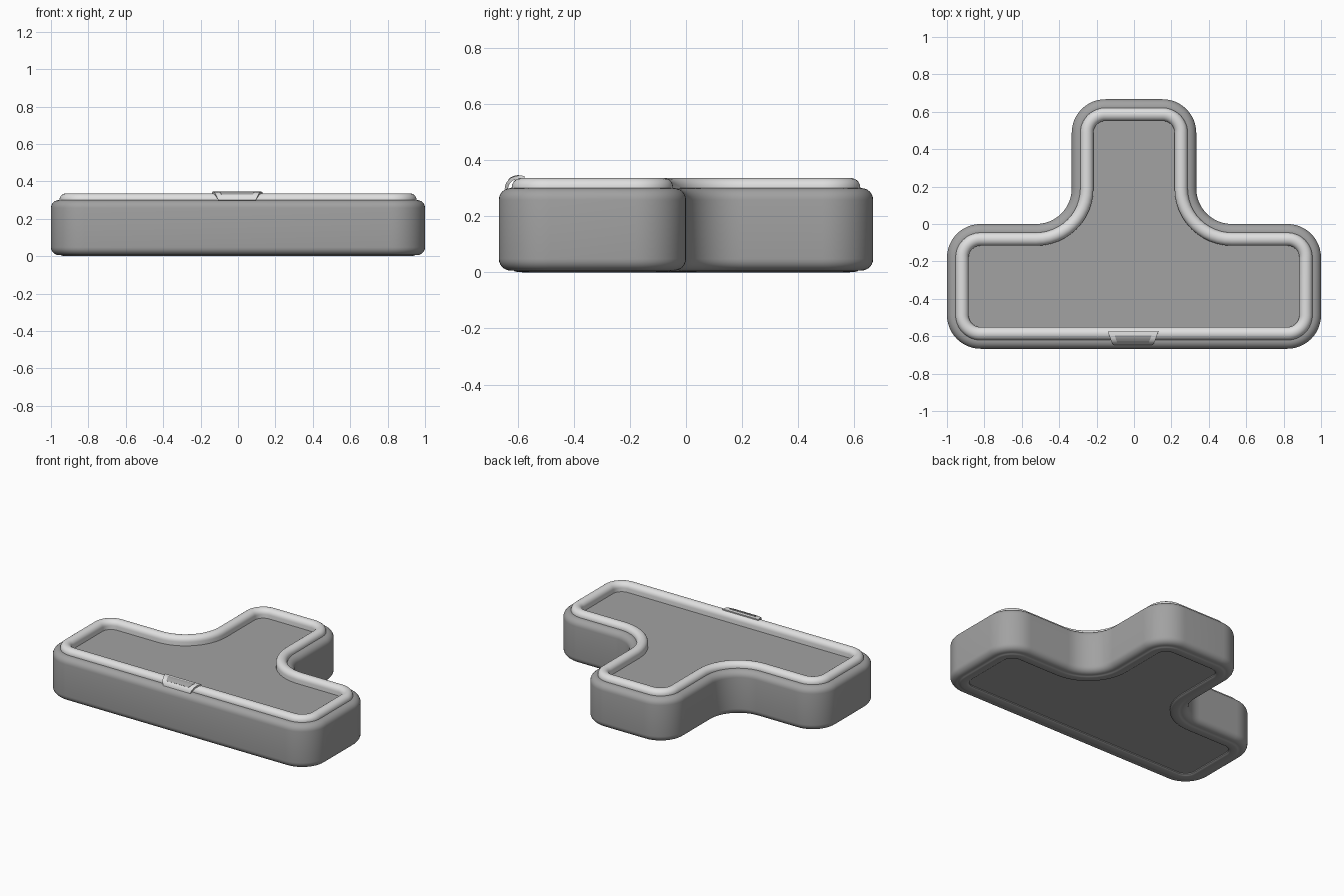
import bpy, bmesh, math

if "Cube" in bpy.data.objects:
    bpy.data.objects.remove(bpy.data.objects["Cube"])

def material(name, v):
    m = bpy.data.materials.new(name)
    m.diffuse_color = (v, v, v, 1)
    m.use_nodes = True
    m.node_tree.nodes["Principled BSDF"].inputs["Base Color"].default_value = m.diffuse_color
    return m

grey = material("mid grey", 0.36)
light = material("light grey", 0.74)

def finish(name, bm, mat, angle=40):
    bmesh.ops.recalc_face_normals(bm, faces=bm.faces)
    me = bpy.data.meshes.new(name)
    bm.to_mesh(me)
    bm.free()
    me.materials.append(mat)
    ob = bpy.data.objects.new(name, me)
    bpy.context.collection.objects.link(ob)
    bpy.ops.object.select_all(action='DESELECT')
    ob.select_set(True)
    bpy.context.view_layer.objects.active = ob
    bpy.ops.object.shade_smooth_by_angle(angle=math.radians(angle))
    return ob

# Right half of the T outline: arc centre, radius, start/end angle, inset sign
ARCS = [(0.82, -0.487, 0.18, -90, 0, -1),
        (0.82, -0.18, 0.18, 0, 90, -1),
        (0.523, 0.19, 0.19, 270, 180, 1),
        (0.153, 0.487, 0.18, 0, 90, -1)]

def outline(inset, seg=12):
    half = []
    for cx, cy, r, a0, a1, s in ARCS:
        rad = r + s * inset
        for i in range(seg + 1):
            a = math.radians(a0 + (a1 - a0) * i / seg)
            half.append((cx + rad * math.cos(a), cy + rad * math.sin(a)))
    return half + [(-x, y) for x, y in reversed(half)]

def loft(name, profile, mat, closed=False):
    """Sweep an (inset, z) profile round the T outline."""
    bm = bmesh.new()
    loops = [[bm.verts.new((x, y, z)) for x, y in outline(d)] for d, z in profile]
    pairs = list(zip(loops, loops[1:]))
    if closed:
        pairs.append((loops[-1], loops[0]))
    for a, b in pairs:
        n = len(a)
        for i in range(n):
            j = (i + 1) % n
            bm.faces.new((a[i], a[j], b[j], b[i]))
    if not closed:
        bm.faces.new(loops[0])
        bm.faces.new(loops[-1])
    return finish(name, bm, mat)

def arc(cx, cz, rx, rz, a0, a1, n=6):
    return [(cx + rx * math.cos(math.radians(a0 + (a1 - a0) * i / n)),
             cz + rz * math.sin(math.radians(a0 + (a1 - a0) * i / n))) for i in range(n + 1)]

# Body: underside lip, rounded edges, sunken top panel
body = [(0.115, 0.014), (0.115, 0.007)]
body += arc(0.083, 0.006, 0.030, 0.006, 0, -180, 6)
body += arc(0.042, 0.048, 0.042, 0.042, 270, 180)
body += arc(0.042, 0.258, 0.042, 0.042, 180, 90)
body += [(0.08, 0.30), (0.08, 0.278)]
loft("body", body, grey)

# Raised rounded rim around the top
rim = [(0.046, 0.292)] + arc(0.081, 0.303, 0.035, 0.033, 180, 0, 12) + [(0.116, 0.272)]
loft("rim", rim, light, closed=True)

# Front latch: a tapered strip curled over the rim
CX = -0.005
PATH = [(-0.575, 0.343), (-0.592, 0.345), (-0.609, 0.343), (-0.625, 0.336),
        (-0.637, 0.325), (-0.644, 0.312), (-0.646, 0.299)]

def strip(name, t0, t1, inset, lift, thick, mat):
    """Curved trapezoid between path fractions t0 and t1."""
    bm = bmesh.new()
    rows, n = [], 8
    for i in range(n + 1):
        t = t0 + (t1 - t0) * i / n
        k = min(int(t * 6), 5)
        f = t * 6 - k
        (ya, za), (yb, zb) = PATH[k], PATH[k + 1]
        dy, dz = yb - ya, zb - za
        ln = math.hypot(dy, dz)
        ny, nz = dz / ln, -dy / ln
        w = 0.135 - 0.035 * t - inset
        row = []
        for off in (lift, lift - thick):
            y, z = ya + dy * f + ny * off, za + dz * f + nz * off
            row.append([bm.verts.new((CX + s * w, y, z)) for s in (-1, 1)])
        rows.append([row[0][0], row[0][1], row[1][1], row[1][0]])
    for a, b in zip(rows, rows[1:]):
        for i in range(4):
            j = (i + 1) % 4
            bm.faces.new((a[i], a[j], b[j], b[i]))
    bm.faces.new(rows[0])
    bm.faces.new(rows[-1])
    return finish(name, bm, mat)

strip("latch", 0, 1, 0, 0, 0.012, light)
strip("latch_inset", 0.2, 0.6, 0.03, 0.002, 0.006, grey)
